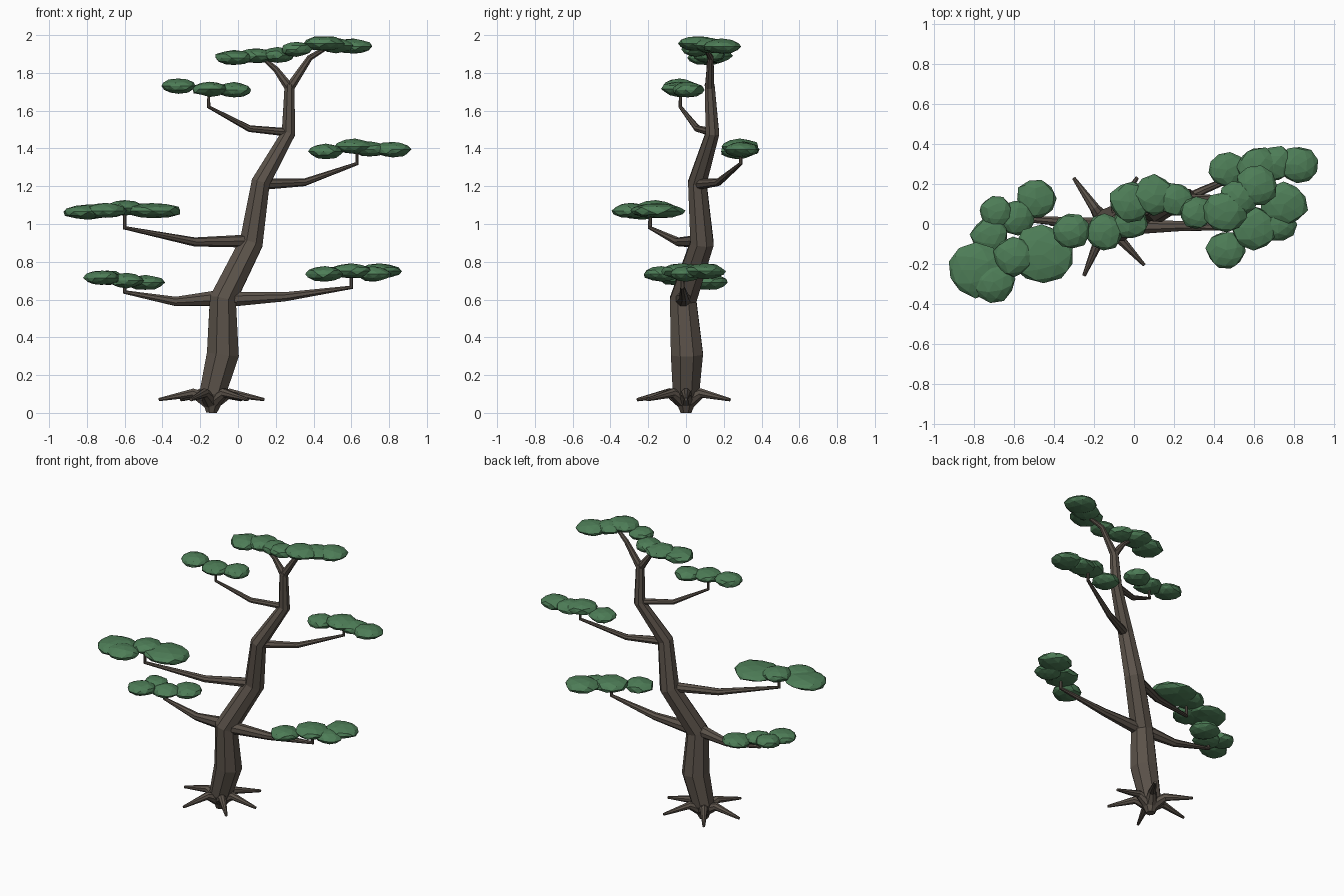
import bpy, bmesh, math, random
from mathutils import Vector, Matrix

if "Cube" in bpy.data.objects:
    bpy.data.objects.remove(bpy.data.objects["Cube"])

random.seed(4)


def material(name, color):
    m = bpy.data.materials.new(name)
    m.diffuse_color = color
    m.use_nodes = True
    m.node_tree.nodes["Principled BSDF"].inputs["Base Color"].default_value = m.diffuse_color
    return m


bark = material("bark", (0.105, 0.085, 0.068, 1))
leaf = material("leaf", (0.075, 0.205, 0.095, 1))


def finish(bm, name, mat):
    me = bpy.data.meshes.new(name)
    bmesh.ops.recalc_face_normals(bm, faces=bm.faces)
    bm.to_mesh(me)
    bm.free()
    me.materials.append(mat)
    ob = bpy.data.objects.new(name, me)
    bpy.context.collection.objects.link(ob)


def tube(name, path, sides=8):
    """Tapered faceted limb through (x, y, z, radius) points."""
    bm = bmesh.new()
    pts = [Vector(p[:3]) for p in path]
    dirs = [(b - a).normalized() for a, b in zip(pts, pts[1:])]
    rings, prev = [], Vector((0, 0, 1))
    rot = Matrix.Identity(3)
    for i, p in enumerate(pts):
        t = (dirs[max(i - 1, 0)] + dirs[min(i, len(dirs) - 1)]).normalized()
        rot = prev.rotation_difference(t).to_matrix() @ rot
        prev = t
        ring = []
        for k in range(sides):
            a = 2 * math.pi * (k + 0.5) / sides
            ring.append(bm.verts.new(p + rot @ Vector((math.cos(a), math.sin(a), 0)) * path[i][3]))
        rings.append(ring)
    for r0, r1 in zip(rings, rings[1:]):
        for k in range(sides):
            j = (k + 1) % sides
            bm.faces.new((r0[k], r0[j], r1[j], r1[k]))
    bm.faces.new(rings[0][::-1])
    bm.faces.new(rings[-1])
    finish(bm, name, bark)


def pad(name, blobs):
    """Foliage pad of flattened, slightly irregular low-poly blobs."""
    bm = bmesh.new()
    for x, y, z, r in blobs:
        mat = Matrix.Translation((x, y, z)) @ Matrix.Diagonal((r * 1.05, r, 0.04, 1)) \
            @ Matrix.Rotation(random.uniform(0, 6.28), 4, 'Z')
        geo = bmesh.ops.create_icosphere(bm, subdivisions=2, radius=1)
        for v in geo["verts"]:
            v.co = mat @ (v.co * random.uniform(0.92, 1.07))
    finish(bm, name, leaf)


# Trunk, closing to a blunt point at the ground
tube("trunk", [(-.14, 0, 0, .03), (-.135, 0, .1, .075), (-.08, .005, .31, .092),
               (-.08, -.015, .6, .076), (.07, .085, .9, .067), (.12, .06, 1.22, .053),
               (.267, .14, 1.48, .039), (.273, .125, 1.74, .028)])

# Limbs
tube("lower_left_branch", [(-.08, -.015, .61, .045), (-.33, .01, .59, .026),
                           (-.6, .03, .64, .013), (-.6, .03, .7, .009)])
tube("lower_right_branch", [(-.08, -.015, .6, .045), (.25, -.01, .615, .026),
                            (.6, -.02, .665, .013), (.6, -.02, .74, .009)])
tube("middle_left_branch", [(.07, .08, .91, .035), (-.23, -.04, .905, .024),
                            (-.6, -.19, .98, .012), (-.6, -.19, 1.06, .009)])
tube("middle_right_branch", [(.12, .06, 1.21, .03), (.35, .17, 1.22, .02),
                             (.63, .29, 1.32, .011), (.63, .29, 1.4, .009)])
tube("upper_left_branch", [(.267, .14, 1.485, .022), (.06, .06, 1.505, .018),
                           (-.155, -.03, 1.62, .01), (-.155, -.03, 1.7, .008)])
tube("left_fork", [(.273, .125, 1.72, .027), (.2, .125, 1.82, .017), (.13, .12, 1.88, .011)])
tube("right_fork", [(.273, .125, 1.72, .027), (.38, .13, 1.88, .017), (.48, .1, 1.94, .011)])

# Roots radiating from the foot
for i, deg in enumerate((0, 56, 125, 180, 247, 313)):
    c, s = math.cos(math.radians(deg)), math.sin(math.radians(deg))
    tube(f"root_{i + 1}", [(-.14 + c * r, s * r, z, w) for r, z, w in
                           ((.01, .06, .045), (.1, .105, .026), (.28, .07, .009))])

# Foliage pads
pad("lower_left_foliage", [(-.72, -.06, .715, .09), (-.69, .06, .715, .08),
                           (-.59, .03, .7, .09), (-.49, .125, .69, .095)])
pad("lower_right_foliage", [(.46, -.13, .735, .095), (.6, -.02, .75, .11),
                            (.75, .1, .75, .11), (.72, .0, .735, .085)])
pad("middle_left_foliage", [(-.79, -.23, 1.065, .135), (-.7, -.29, 1.07, .1),
                            (-.6, -.16, 1.085, .1), (-.455, -.155, 1.07, .15)])
pad("middle_right_foliage", [(.465, .27, 1.385, .09), (.62, .285, 1.41, .1),
                             (.7, .3, 1.395, .09), (.82, .295, 1.395, .095)])
pad("upper_left_foliage", [(-.315, -.035, 1.73, .09), (-.15, -.04, 1.715, .09),
                           (-.02, .01, 1.71, .085)])
pad("left_crown_foliage", [(-.02, .11, 1.88, .1), (.1, .145, 1.89, .1),
                           (.21, .12, 1.895, .085), (.31, .055, 1.925, .08)])
pad("right_crown_foliage", [(.455, .06, 1.955, .105), (.52, .13, 1.945, .09),
                            (.61, .19, 1.94, .1)])
